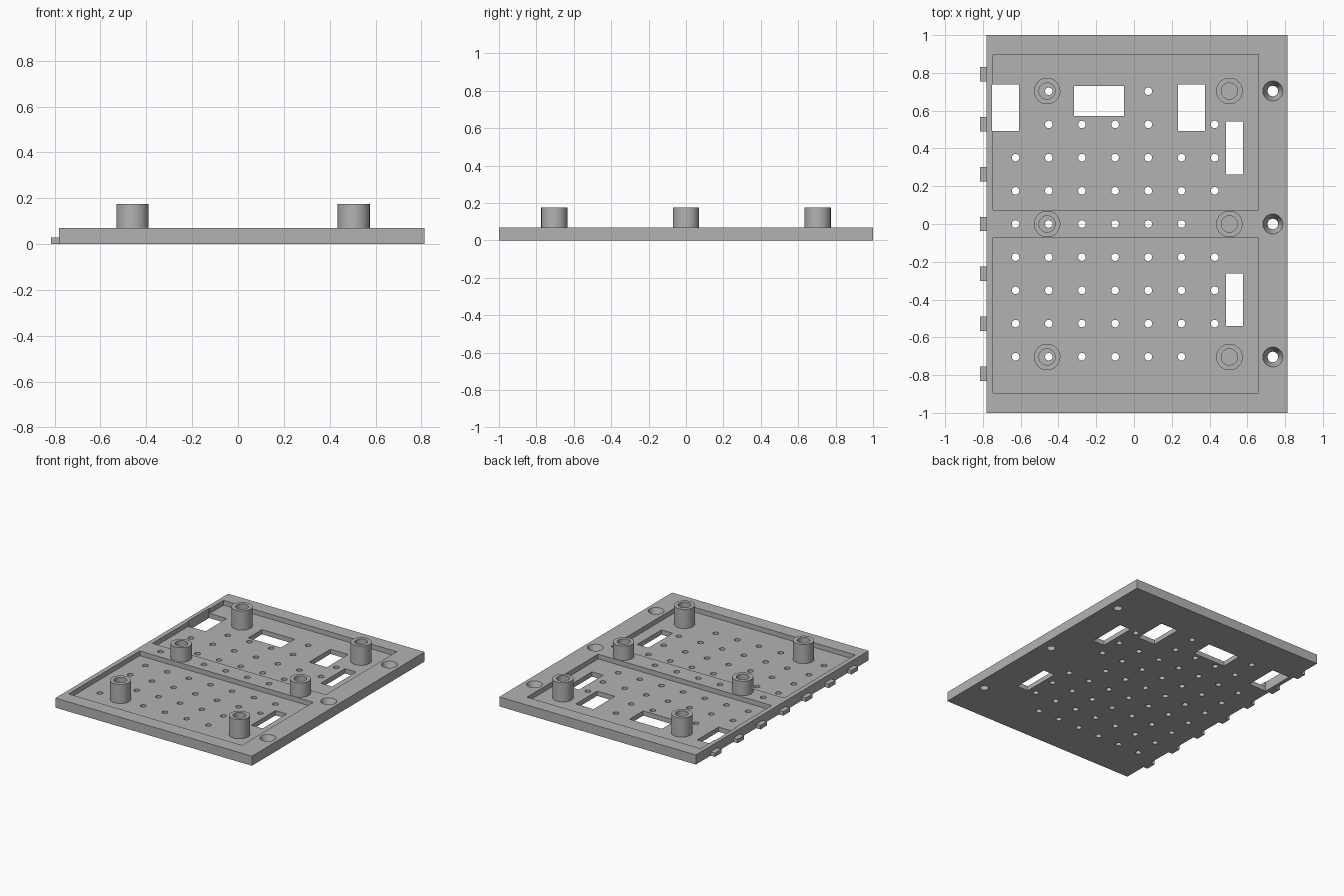
import bpy
import bmesh
import math
from mathutils import Matrix, Vector

if "Cube" in bpy.data.objects:
    bpy.data.objects.remove(bpy.data.objects["Cube"], do_unlink=True)

THICK, FLOOR, TOP = 0.07, 0.035, 0.175
PITCH = 0.1757
ROWS_Y = (-0.704, 0.0, 0.704)

grey = bpy.data.materials.new("light grey")
grey.use_nodes = True
colour = (0.45, 0.45, 0.45, 1)
grey.diffuse_color = colour
grey.node_tree.nodes["Principled BSDF"].inputs["Base Color"].default_value = colour


def add_box(bm, x0, x1, y0, y1, z0, z1):
    size = Matrix.Diagonal((x1 - x0, y1 - y0, z1 - z0, 1))
    centre = Vector((x0 + x1, y0 + y1, z0 + z1)) / 2
    bmesh.ops.create_cube(bm, size=1, matrix=Matrix.Translation(centre) @ size)


def add_cone(bm, x, y, z0, z1, r0, r1, sides):
    place = Matrix.Translation((x, y, (z0 + z1) / 2))
    bmesh.ops.create_cone(bm, cap_ends=True, segments=sides, radius1=r0,
                          radius2=r1, depth=z1 - z0, matrix=place)


def finish(bm, name):
    mesh = bpy.data.meshes.new(name)
    bmesh.ops.recalc_face_normals(bm, faces=bm.faces)
    bm.to_mesh(mesh)
    bm.free()
    obj = bpy.data.objects.new(name, mesh)
    bpy.context.collection.objects.link(obj)
    mesh.materials.append(grey)
    return obj


def activate(obj):
    bpy.ops.object.select_all(action='DESELECT')
    obj.select_set(True)
    bpy.context.view_layer.objects.active = obj


def smooth(obj):
    activate(obj)
    bpy.ops.object.shade_smooth_by_angle(angle=math.radians(30))


def cut(obj, bm):
    cutter = finish(bm, "cutter")
    cutter.hide_render = True
    mod = obj.modifiers.new("cut", 'BOOLEAN')
    mod.operation, mod.solver, mod.object = 'DIFFERENCE', 'EXACT', cutter
    activate(obj)
    bpy.ops.object.modifier_apply(modifier=mod.name)
    bpy.data.objects.remove(cutter, do_unlink=True)


# Base plate
bm = bmesh.new()
add_box(bm, -0.78, 0.813, -1, 1, 0, THICK)
plate = finish(bm, "base_plate")

# Two shallow pockets with a rib between them
bm = bmesh.new()
for y0, y1 in ((-0.896, -0.072), (0.074, 0.898)):
    add_box(bm, -0.746, 0.66, y0, y1, FLOOR, 0.2)
cut(plate, bm)

# Rectangular windows
bm = bmesh.new()
windows = ((-0.752, -0.608, 0.492, 0.738), (-0.317, -0.053, 0.571, 0.73),
           (0.233, 0.376, 0.492, 0.738), (0.487, 0.578, 0.263, 0.543),
           (0.487, 0.578, -0.541, -0.261))
for w in windows:
    add_box(bm, *w, -0.1, 0.2)

# Grid of vent holes, columns listed by row from front to back
rows = ("012345", "0123456", "0123456", "0123456", "012345",
        "0123456", "0123456", "12346", "14")
for j, columns in enumerate(rows):
    for i in columns:
        add_cone(bm, -0.627 + int(i) * PITCH, (j - 4) * PITCH,
                 -0.1, 0.2, 0.02, 0.02, 24)

# Tapered screw holes along the right edge of the plan
slope = (0.053 - 0.028) / THICK
for y in ROWS_Y:
    add_cone(bm, 0.735, y, -0.01, THICK + 0.01,
             0.028 - slope * 0.01, 0.053 + slope * 0.01, 40)
cut(plate, bm)
smooth(plate)

# Hollow standoffs: on the pocket floors, and on the rib in the middle
for side, x in (("right", -0.46), ("left", 0.505)):
    for place, y in zip(("front", "middle", "back"), ROWS_Y):
        base = THICK if place == "middle" else FLOOR
        bm = bmesh.new()
        profile = ((0.07, base), (0.07, TOP), (0.043, TOP), (0.043, base))
        verts = [bm.verts.new((r, 0, z)) for r, z in profile]
        edges = [bm.edges.new((verts[k], verts[k + 1])) for k in range(3)]
        bmesh.ops.spin(bm, geom=verts + edges, cent=(0, 0, 0), axis=(0, 0, 1),
                       angle=math.tau, steps=48, use_merge=True)
        bmesh.ops.remove_doubles(bm, verts=bm.verts, dist=0.0001)
        post = finish(bm, f"{place}_{side}_standoff")
        # Keep outer faces pointing away from the axis
        outer = next(f for f in post.data.polygons
                     if abs(f.normal.z) < 0.1 and f.center.xy.length > 0.06)
        if outer.normal.xy.dot(outer.center.xy) < 0:
            post.data.flip_normals()
        post.location = (x, y, 0)
        smooth(post)

# Row of locating tabs along one edge
for k in range(7):
    y = (k - 3) * 0.264
    bm = bmesh.new()
    add_box(bm, -0.815, -0.78, y - 0.038, y + 0.038, 0, 0.029)
    finish(bm, f"edge_tab_{k + 1}")
